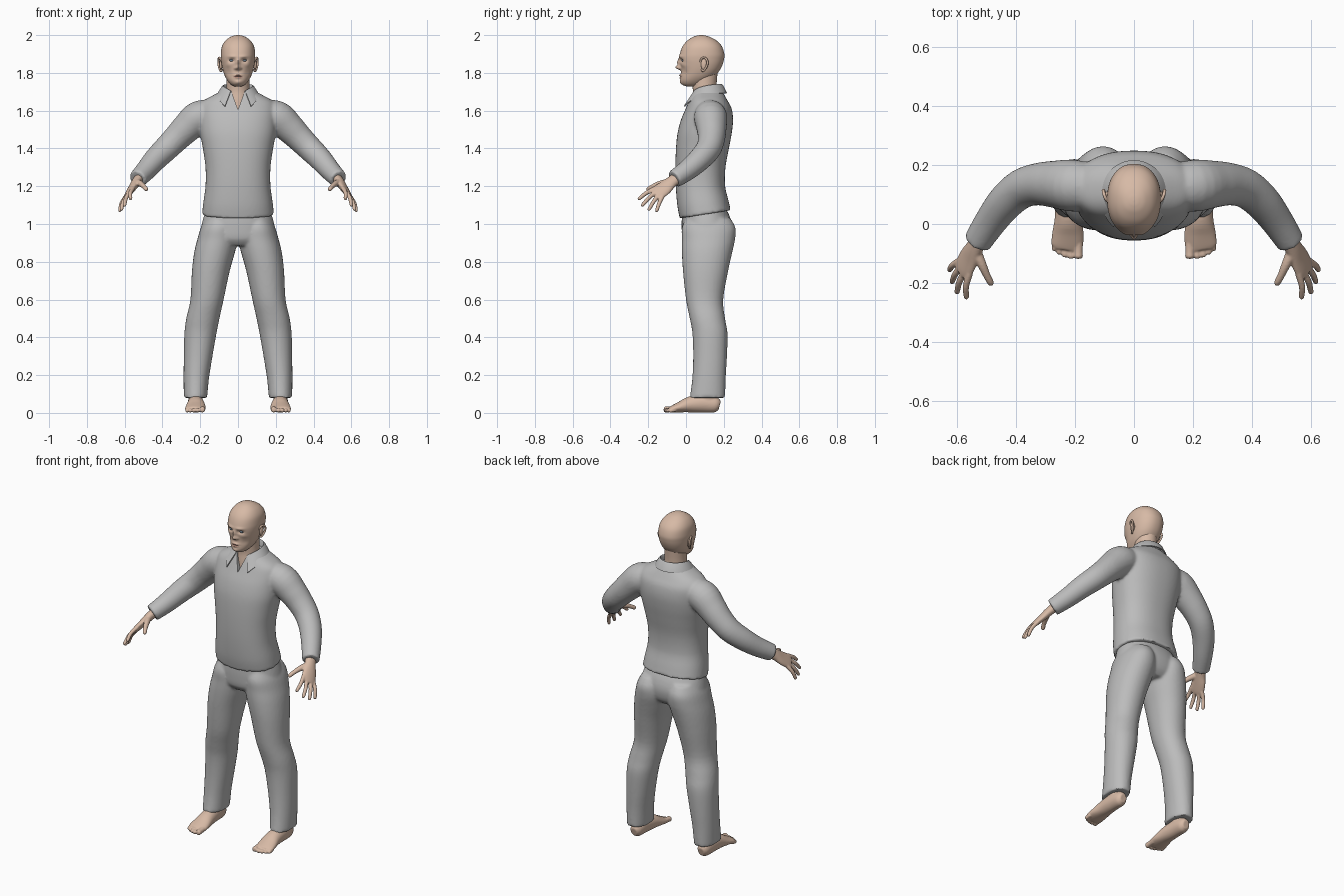
import bpy, bmesh, math
from mathutils import Vector, Matrix


def material(name, rgb):
    m = bpy.data.materials.new(name)
    m.diffuse_color = (*rgb, 1)
    return m


SKIN = material("skin", (0.68, 0.49, 0.38))
CLOTH = material("grey cloth", (0.5, 0.5, 0.5))
EYE = material("eye blue grey", (0.16, 0.22, 0.28))
LIP = material("lip", (0.42, 0.24, 0.19))


def spline(rows, sub):
    """Catmull-Rom through rows of numbers."""
    out, n = [], len(rows)
    for i in range(n - 1):
        p = [rows[max(0, min(n - 1, i + k))] for k in (-1, 0, 1, 2)]
        for j in range(sub):
            t = j / sub
            out.append([0.5 * (2 * b + (c - a) * t + (2 * a - 5 * b + 4 * c - d) * t * t
                               + (3 * b - a - 3 * c + d) * t ** 3) for a, b, c, d in zip(*p)])
    out.append(list(rows[-1]))
    return out


def sweep(bm, rows, side=None, s=1, e=2.0, seg=32, sub=4):
    """Closed loft. Rows are x, y, z, radius a, radius b; rings lie flat unless side is given."""
    pts = spline(rows, sub)
    rings = []
    for i, (x, y, z, a, b) in enumerate(pts):
        u, v = Vector((1, 0, 0)), Vector((0, 1, 0))
        if side:
            t = Vector(pts[min(i + 1, len(pts) - 1)][:3]) - Vector(pts[max(i - 1, 0)][:3])
            t.normalize()
            u = Vector(side)
            u = (u - t * u.dot(t)).normalized()
            v = t.cross(u)
        ring = []
        for k in range(seg):
            c, d = math.cos(2 * math.pi * k / seg), math.sin(2 * math.pi * k / seg)
            c = math.copysign(abs(c) ** (2 / e), c)
            d = math.copysign(abs(d) ** (2 / e), d)
            p = Vector((x, y, z)) + u * a * c + v * b * d
            ring.append(bm.verts.new((p.x * s, p.y, p.z)))
        rings.append(ring)
    for r, q in zip(rings, rings[1:]):
        for k in range(seg):
            m = (k + 1) % seg
            bm.faces.new((r[k], r[m], q[m], q[k]))
    bm.faces.new(rings[0])
    bm.faces.new(rings[-1])


def level(z, front, back, half, cx=0.0):
    return (cx, (front + back) / 2, z, half, (back - front) / 2)


def finish(name, bm, mats, voxel=0, smooth=0, cutter=None, thick=0):
    bmesh.ops.recalc_face_normals(bm, faces=bm.faces[:])
    me = bpy.data.meshes.new(name)
    bm.to_mesh(me)
    bm.free()
    ob = bpy.data.objects.new(name, me)
    bpy.context.collection.objects.link(ob)
    for m in mats:
        me.materials.append(m)
    if voxel:
        r = ob.modifiers.new("blend", 'REMESH')
        r.mode = 'VOXEL'
        r.voxel_size = voxel
    if smooth:
        r = ob.modifiers.new("soften", 'SMOOTH')
        r.factor = 0.5
        r.iterations = smooth
    if cutter:
        r = ob.modifiers.new("cut", 'BOOLEAN')
        r.operation = 'DIFFERENCE'
        r.object = cutter
    if thick:
        r = ob.modifiers.new("thickness", 'SOLIDIFY')
        r.thickness = thick
        r.offset = 0
    bpy.ops.object.select_all(action='DESELECT')
    ob.select_set(True)
    bpy.context.view_layer.objects.active = ob
    if ob.modifiers:
        bpy.ops.object.convert(target='MESH')
    bpy.ops.object.shade_smooth_by_angle(angle=math.radians(50))
    return ob


# Neckline cutter
bm = bmesh.new()
tri = [(0, 1.605), (0.052, 1.75), (-0.052, 1.75)]
f, b = [[bm.verts.new((x, y, z)) for x, z in tri] for y in (-0.2, 0.06)]
bm.faces.new(f)
bm.faces.new(b)
for i in range(3):
    j = (i + 1) % 3
    bm.faces.new((f[i], f[j], b[j], b[i]))
cutter = finish("neckline_cutter", bm, [CLOTH])
cutter.hide_render = True

# Shirt: torso and sleeves blended together
bm = bmesh.new()
sweep(bm, [level(*r) for r in (
    (1.03, -0.033, 0.237, 0.19), (1.10, -0.046, 0.225, 0.184), (1.20, -0.054, 0.207, 0.172),
    (1.30, -0.056, 0.209, 0.172), (1.40, -0.053, 0.227, 0.186), (1.48, -0.045, 0.242, 0.2),
    (1.55, -0.027, 0.249, 0.205), (1.61, -0.002, 0.242, 0.205), (1.65, 0.015, 0.222, 0.185),
    (1.685, 0.03, 0.202, 0.125), (1.705, 0.04, 0.19, 0.085))], e=2.3, seg=64)
for v in bm.verts:  # hem rises towards the back
    v.co.z += 0.16 * (v.co.y + 0.03) * max(0, min(1, (1.2 - v.co.z) / 0.17))
for s in (1, -1):
    sweep(bm, [(0.12, 0.125, 1.58, 0.075, 0.075), (0.205, 0.13, 1.565, 0.088, 0.088),
               (0.27, 0.135, 1.51, 0.08, 0.08), (0.325, 0.135, 1.455, 0.072, 0.072),
               (0.38, 0.12, 1.4, 0.067, 0.067), (0.435, 0.075, 1.345, 0.062, 0.062),
               (0.485, 0.01, 1.287, 0.055, 0.055), (0.532, -0.062, 1.238, 0.048, 0.048)],
          side=(0, 1, 0), s=s)
finish("shirt", bm, [CLOTH], 0.008, 5, cutter)
bpy.data.objects.remove(cutter)

# Collar: stand, fold and pointed wings
bm = bmesh.new()
grid, n = [], 48
for i in range(n + 1):
    t = 2 * i / n - 1
    a, u = math.radians(150) * t, abs(t)
    grid.append([bm.verts.new((r * math.sin(a), 0.11 + r * math.cos(a), z)) for r, z in (
        (0.072, 1.68 - 0.03 * u ** 3), (0.074, 1.725 - 0.035 * u ** 3),
        (0.079, 1.738 - 0.035 * u ** 3), (0.086, 1.73 - 0.04 * u ** 3),
        (0.104 + 0.034 * u ** 3, 1.692 - 0.07 * u ** 4))])
for p, q in zip(grid, grid[1:]):
    for k in range(4):
        bm.faces.new((p[k], p[k + 1], q[k + 1], q[k]))
finish("collar", bm, [CLOTH], thick=0.006)

# Trousers: pelvis and legs blended together
bm = bmesh.new()
sweep(bm, [level(*r) for r in (
    (0.885, 0.01, 0.205, 0.15), (0.92, -0.017, 0.235, 0.195), (0.98, -0.023, 0.246, 0.195),
    (1.04, -0.022, 0.232, 0.181), (1.10, -0.02, 0.2, 0.16))], e=2.2, seg=64)
for s in (1, -1):
    sweep(bm, [level(*r) for r in (
        (1.03, 0.0, 0.235, 0.07, 0.1), (0.98, -0.022, 0.262, 0.093, 0.104),
        (0.92, -0.022, 0.26, 0.106, 0.109), (0.85, -0.022, 0.245, 0.108, 0.124),
        (0.75, -0.016, 0.223, 0.1, 0.144), (0.6, 0.0, 0.197, 0.088, 0.164),
        (0.5, 0.02, 0.207, 0.088, 0.186), (0.42, 0.034, 0.22, 0.085, 0.199),
        (0.3, 0.038, 0.217, 0.076, 0.211), (0.18, 0.033, 0.21, 0.067, 0.221),
        (0.08, 0.02, 0.207, 0.062, 0.225))], s=s, e=2.1)
finish("trousers", bm, [CLOTH], 0.008, 5)

# Feet and hands
TOES = [(0.189, -0.116, 0.016), (0.214, -0.116, 0.0115), (0.234, -0.111, 0.011),
        (0.253, -0.102, 0.0105), (0.269, -0.09, 0.0105)]
TIPS = [(0.57, -0.254, 1.13), (0.603, -0.236, 1.095), (0.62, -0.2, 1.072), (0.629, -0.158, 1.065)]
W, BACK = Vector((0.48, 0.685, -0.55)), Vector((0.79, -0.07, 0.6))
for s, label in ((1, "left"), (-1, "right")):
    bm = bmesh.new()
    sweep(bm, [(0.225, 0.178, 0.038, 0.02, 0.025), (0.225, 0.155, 0.043, 0.035, 0.041),
               (0.225, 0.09, 0.05, 0.041, 0.048), (0.223, 0.02, 0.044, 0.046, 0.042),
               (0.224, -0.03, 0.031, 0.053, 0.029), (0.227, -0.07, 0.021, 0.054, 0.019),
               (0.229, -0.086, 0.017, 0.046, 0.014)], side=(1, 0, 0), s=s)
    sweep(bm, [level(*r) for r in ((0.03, 0.06, 0.165, 0.034, 0.225), (0.08, 0.055, 0.165, 0.037, 0.225),
                                   (0.15, 0.065, 0.16, 0.036, 0.222))], s=s)
    for x, y, r in TOES:
        z = r + 0.003
        sweep(bm, [(x, -0.055, z + 0.004, r, r), (x, y + 0.02, z, r * 0.95, r * 0.95),
                   (x, y + 0.006, z - 0.001, r, r), (x, y - 0.002, z - 0.001, r * 0.6, r * 0.6)],
              side=(1, 0, 0), s=s, seg=16)
    finish(label + "_foot", bm, [SKIN], 0.004, 4)

    bm = bmesh.new()
    sweep(bm, [(0.512, -0.03, 1.258, 0.03, 0.027), (0.54, -0.08, 1.22, 0.034, 0.024),
               (0.56, -0.115, 1.19, 0.043, 0.02), (0.577, -0.15, 1.165, 0.045, 0.016),
               (0.585, -0.166, 1.154, 0.038, 0.012)], side=W, s=s)
    for t, tip in zip((-0.034, -0.012, 0.011, 0.033), TIPS):
        base, tip = Vector((0.574, -0.145, 1.168)) + W * t, Vector(tip)
        mid = base.lerp(tip, 0.5) + BACK * 0.008
        sweep(bm, [(*base, 0.012, 0.012), (*mid, 0.011, 0.011), (*base.lerp(tip, 0.9), 0.0095, 0.0095),
                   (*tip, 0.006, 0.006)], side=W, s=s, seg=16)
    sweep(bm, [(0.54, -0.085, 1.222, 0.02, 0.02), (0.517, -0.135, 1.214, 0.016, 0.016),
               (0.499, -0.175, 1.199, 0.0125, 0.0125), (0.487, -0.198, 1.185, 0.0115, 0.0115),
               (0.484, -0.207, 1.179, 0.007, 0.007)], side=W, s=s, seg=16)
    finish(label + "_hand", bm, [SKIN], 0.004, 4)

# Neck
bm = bmesh.new()
sweep(bm, [level(*r) for r in ((1.56, 0.025, 0.18, 0.085), (1.65, 0.03, 0.178, 0.07),
                               (1.7, 0.036, 0.165, 0.063), (1.74, 0.034, 0.162, 0.06),
                               (1.83, 0.03, 0.17, 0.06))], seg=48)
finish("neck", bm, [SKIN])

# Head: smooth loft, then facial forms pushed in (+) or out (-)
bm = bmesh.new()
sweep(bm, [level(*r) for r in (
    (1.728, 0.005, 0.06, 0.018), (1.737, -0.018, 0.085, 0.036), (1.755, -0.028, 0.115, 0.053),
    (1.78, -0.028, 0.15, 0.068), (1.81, -0.026, 0.176, 0.079), (1.84, -0.03, 0.192, 0.086),
    (1.87, -0.036, 0.201, 0.09), (1.9, -0.033, 0.203, 0.091), (1.94, -0.018, 0.19, 0.085),
    (1.97, 0.006, 0.163, 0.067), (1.99, 0.037, 0.127, 0.041), (1.998, 0.06, 0.1, 0.019),
    (2.0, 0.077, 0.083, 0.003))], e=2.2, seg=96, sub=7)
FORMS = [(0.033, 1.866, 0.016, 0.01, 0.013), (0.03, 1.887, 0.022, 0.007, -0.005),  # socket, brow
         (0, 1.852, 0.009, 0.02, -0.014), (0, 1.828, 0.011, 0.011, -0.026),        # nose
         (0.014, 1.824, 0.006, 0.006, -0.009),                                     # nostril
         (0, 1.788, 0.018, 0.006, -0.009), (0, 1.774, 0.015, 0.005, -0.007),       # lips
         (0, 1.781, 0.02, 0.002, 0.004), (0, 1.75, 0.016, 0.011, -0.006),          # mouth, chin
         (0.05, 1.8, 0.015, 0.02, 0.004), (0.052, 1.842, 0.016, 0.012, -0.004)]    # cheek
for v in bm.verts:
    if v.co.y < 0.06:
        x, z = abs(v.co.x), v.co.z
        v.co.y += sum(d * math.exp(-((x - fx) / sx) ** 2 - ((z - fz) / sz) ** 2)
                      for fx, fz, sx, sz, d in FORMS)
for fc in bm.faces:
    c = fc.calc_center_median()
    if c.y < 0 and abs(c.z - 1.781) < 0.01 * (1 - (c.x / 0.026) ** 2):
        fc.material_index = 1
finish("head", bm, [SKIN, LIP])

# Ears and eyes
for s, label in ((1, "left"), (-1, "right")):
    bm = bmesh.new()
    rim = [(0.086, 0.076, 1.858), (0.095, 0.084, 1.877), (0.102, 0.103, 1.878),
           (0.104, 0.114, 1.856), (0.1, 0.107, 1.83), (0.091, 0.092, 1.81), (0.083, 0.083, 1.818)]
    sweep(bm, [(*p, 0.0055, 0.0055) for p in rim], side=(1, 0, 0), s=s, seg=12)
    bmesh.ops.create_uvsphere(bm, u_segments=24, v_segments=12, radius=1, matrix=Matrix.Translation(
        (0.09 * s, 0.095, 1.845)) @ Matrix.Diagonal((0.009, 0.016, 0.03, 1)))
    finish(label + "_ear", bm, [SKIN])
    bm = bmesh.new()
    bmesh.ops.create_uvsphere(bm, u_segments=24, v_segments=16, radius=1, matrix=Matrix.Translation(
        (0.033 * s, -0.0125, 1.866)) @ Matrix.Diagonal((0.014, 0.011, 0.008, 1)))
    finish(label + "_eye", bm, [EYE])
